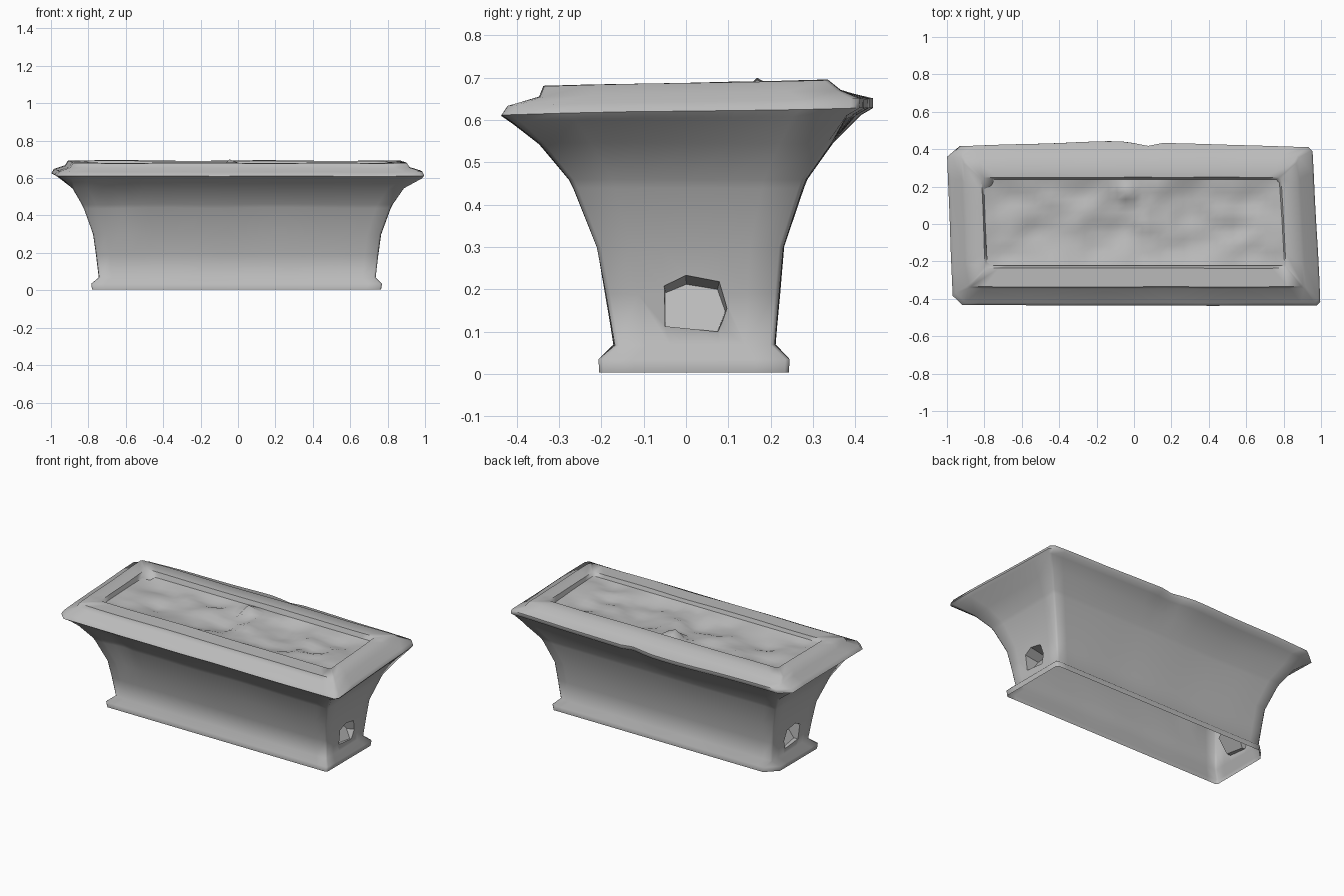
import bpy, bmesh, math
from mathutils import Vector, noise

cube = bpy.data.objects.get("Cube")
if cube:
    bpy.data.objects.remove(cube, do_unlink=True)


def material(name, value):
    mat = bpy.data.materials.new(name)
    mat.use_nodes = True
    colour = (value, value, value, 1)
    mat.diffuse_color = colour
    mat.node_tree.nodes["Principled BSDF"].inputs["Base Color"].default_value = colour
    return mat


stone = material("grey stone", 0.5)


def shade(obj, angle):
    bpy.ops.object.select_all(action='DESELECT')
    bpy.context.view_layer.objects.active = obj
    obj.select_set(True)
    bpy.ops.object.shade_smooth_by_angle(angle=math.radians(angle))


def finish(name, bm, angle):
    bmesh.ops.recalc_face_normals(bm, faces=bm.faces)
    mesh = bpy.data.meshes.new(name)
    bm.to_mesh(mesh)
    bm.free()
    obj = bpy.data.objects.new(name, mesh)
    bpy.context.collection.objects.link(obj)
    mesh.materials.append(stone)
    shade(obj, angle)
    return obj


# Hand-worn irregularities of the stone
def weather(p):
    if p.z > 0.6:
        # Skewed, tilted rim
        p.x -= (0.05 if p.x > 0 else 0.04) * p.y
        p.z += 0.02 * p.y
        if p.y > 0.4:
            # Bowed back edge with a small nick
            p.y += 0.012 - 0.03 * abs(p.x + 0.1)
            p.y -= 0.03 * math.exp(-((p.x - 0.05) / 0.04) ** 2)
    elif p.z > 0.4 and p.y < 0:
        # Vertical fold near one end of the front
        p.y += 0.02 * math.exp(-((p.x + 0.64) / 0.06) ** 2)
    if p.z > 0.05:
        p += noise.noise_vector(p * 3) * 0.004
    return p


# Rectangular ring with clipped corners and evenly split sides
def ring(bm, x0, x1, y0, y1, z, nx=24, ny=6):
    c = 0.02 if 0.6 < z < 0.65 else 0.01
    chip = 0.07 if z < 0.05 or 0.6 < z < 0.65 else c
    worn = 0.05 if 0.6 < z < 0.65 else c
    corners = [(x0 + worn, y0), (x1 - c, y0), (x1, y0 + c), (x1, y1 - c),
               (x1 - c, y1), (x0 + chip, y1), (x0, y1 - chip), (x0, y0 + worn)]
    verts = []
    for i, n in enumerate([nx, 1, ny, 1] * 2):
        a, b = Vector(corners[i]), Vector(corners[(i + 1) % len(corners)])
        for k in range(n):
            p = a.lerp(b, k / n)
            verts.append(bm.verts.new(weather(Vector((p.x, p.y, z)))))
    return verts


# Flared body, plinth and stepped rim: x min, x max, y min, y max, height
PROFILE = [
    (-.78, .765, -.205, .243, .004), (-.785, .77, -.207, .245, .035),
    (-.745, .735, -.17, .21, .068), (-.76, .75, -.19, .22, .19),
    (-.775, .765, -.21, .23, .3), (-.825, .815, -.265, .277, .44),
    (-.835, .825, -.275, .285, .46), (-.885, .885, -.345, .345, .545),
    (-.955, .96, -.41, .40, .603), (-.985, .975, -.435, .43, .62),
    (-.97, .965, -.42, .43, .642), (-.91, .9, -.345, .365, .662),
    (-.895, .885, -.335, .335, .687), (-.805, .8, -.235, .25, .687),
    (-.79, .785, -.22, .235, .645),
]
bm = bmesh.new()
rings = [ring(bm, *row) for row in PROFILE]
for low, high in zip(rings, rings[1:]):
    count = len(low)
    for i in range(count):
        j = (i + 1) % count
        bm.faces.new((low[i], low[j], high[j], high[i]))
bm.faces.new(rings[0])
bm.faces.new(rings[-1])
trough = finish("stone_trough", bm, 70)


# Cut a tapering recess between two outlines
def carve(name, outer, inner):
    cut = bmesh.new()
    a = [cut.verts.new(p) for p in outer]
    b = [cut.verts.new(p) for p in inner]
    for i in range(len(a)):
        j = (i + 1) % len(a)
        cut.faces.new((a[i], a[j], b[j], b[i]))
    cut.faces.new(a)
    cut.faces.new(b)
    cutter = finish(name, cut, 30)
    cutter.hide_render = True
    mod = trough.modifiers.new(name, 'BOOLEAN')
    mod.operation = 'DIFFERENCE'
    mod.solver = 'EXACT'
    mod.object = cutter
    bpy.context.view_layer.objects.active = trough
    bpy.ops.object.modifier_apply(modifier=name)
    bpy.data.objects.remove(cutter, do_unlink=True)


# Arched drain scoop in each end, shallow at its foot and deep at its crown
ARCH = [(-.053, .115), (.08, .1), (.1, .16), (.08, .225), (0, .24), (-.053, .215)]
for side in (-1, 1):
    outer = [(side * .79, y, z) for y, z in ARCH]
    inner = [(side * (.73 - (z - .1) * .6), .01 + (y - .01) * .92, .1 + (z - .1) * .8)
             for y, z in ARCH]
    carve("drain_cutter", outer, inner)

# Open the underside and the basin, leaving a hollow shell
bm = bmesh.new()
bm.from_mesh(trough.data)
caps = [f for f in bm.faces if len(f.verts) > 20]
bmesh.ops.delete(bm, geom=caps, context='FACES')
bm.to_mesh(trough.data)
bm.free()
shade(trough, 60)

# Lumpy filling inside the rim, with one tall peak near the back
bm = bmesh.new()
bmesh.ops.create_grid(bm, x_segments=36, y_segments=13, size=1)
for v in bm.verts:
    edge = max(abs(v.co.x) ** 12, abs(v.co.y) ** 4)
    v.co = Vector((v.co.x * .795, v.co.y * .231 + .008, 0))
    lump = noise.noise(v.co * 5) * .035 + noise.noise(v.co * 11) * .018
    peak = math.exp(-((v.co.x + .03) ** 2 + (v.co.y - .17) ** 2) / .0016)
    v.co.z = .645 + lump * (1 - edge) + edge * .018 + peak * .06
    v.co.x -= .045 * v.co.y * edge
finish("lumpy_filling", bm, 70)
